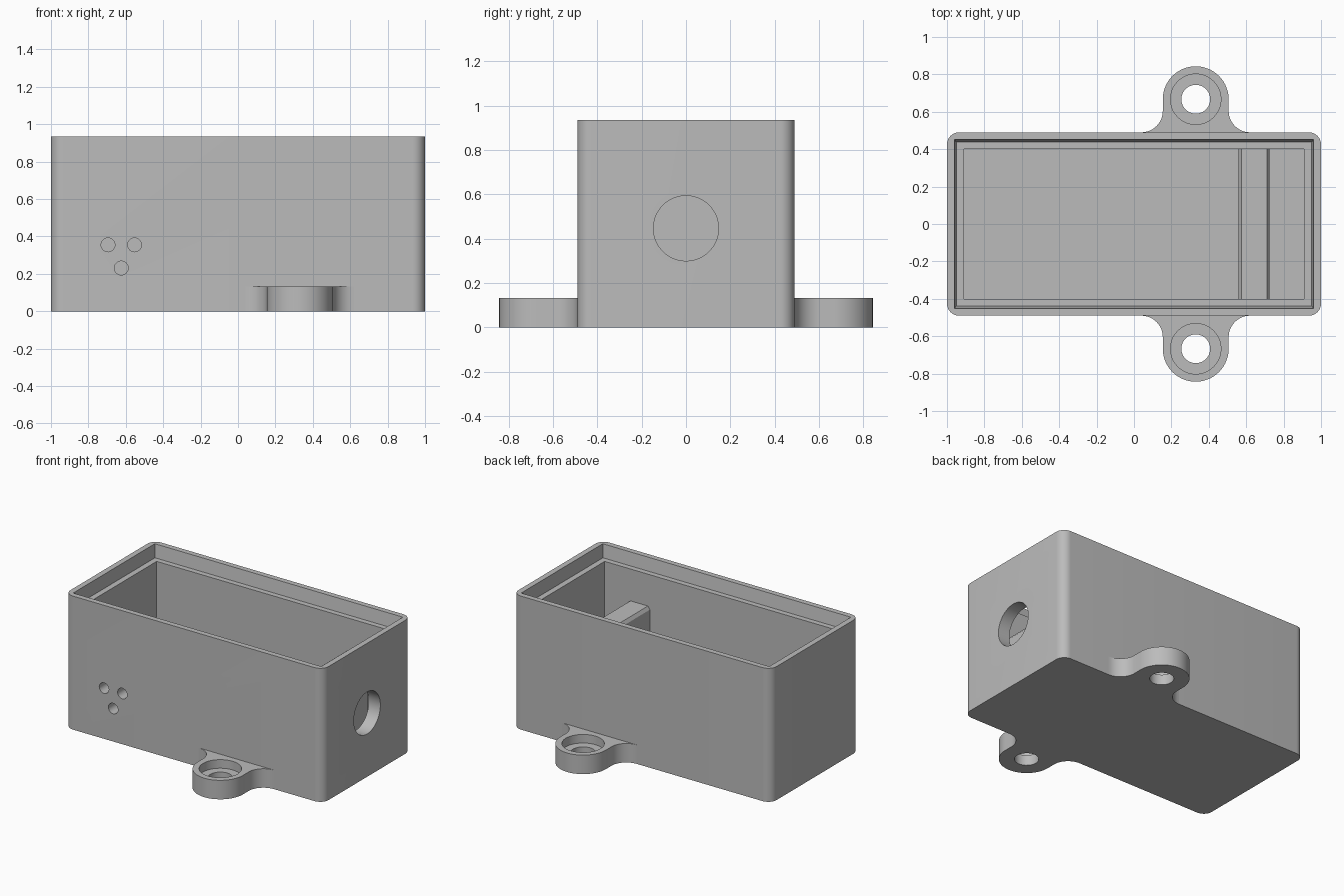
import bpy
import bmesh
from math import cos, sin, pi

cube = bpy.data.objects.get("Cube")
if cube:
    bpy.data.objects.remove(cube, do_unlink=True)

GREY = (0.5, 0.5, 0.5, 1.0)
grey = bpy.data.materials.new("grey plastic")
grey.use_nodes = True
grey.diffuse_color = GREY
grey.node_tree.nodes["Principled BSDF"].inputs["Base Color"].default_value = GREY

HALF_X, HALF_Y, HEIGHT, WALL = 1.0, 0.49, 0.935, 0.09
IN_X, IN_Y, FLOOR = HALF_X - WALL, HALF_Y - WALL, 0.09


def arc(cx, cy, r, start, end, steps):
    """Points on an arc, angles in units of pi."""
    angles = [pi * (start + (end - start) * i / steps) for i in range(steps + 1)]
    return [(cx + r * cos(a), cy + r * sin(a)) for a in angles]


def rect(hx, hy):
    return [(-hx, -hy), (hx, -hy), (hx, hy), (-hx, hy)]


def loft(name, lower, upper, place_low, place_high):
    """Closed solid between two matching outlines."""
    bm = bmesh.new()
    a = [bm.verts.new(place_low(*p)) for p in lower]
    b = [bm.verts.new(place_high(*p)) for p in upper]
    bm.faces.new(a[::-1])
    bm.faces.new(b)
    for i in range(len(a)):
        j = (i + 1) % len(a)
        bm.faces.new((a[i], a[j], b[j], b[i]))
    bmesh.ops.recalc_face_normals(bm, faces=bm.faces)
    mesh = bpy.data.meshes.new(name)
    bm.to_mesh(mesh)
    bm.free()
    mesh.materials.append(grey)
    obj = bpy.data.objects.new(name, mesh)
    bpy.context.collection.objects.link(obj)
    return obj


def prism(name, outline, z0, z1, top=None):
    return loft(name, outline, top or outline,
                lambda x, y: (x, y, z0), lambda x, y: (x, y, z1))


def activate(obj):
    bpy.ops.object.select_all(action='DESELECT')
    obj.select_set(True)
    bpy.context.view_layer.objects.active = obj


def cut(target, cutter):
    cutter.hide_render = True
    mod = target.modifiers.new("cut", 'BOOLEAN')
    mod.operation = 'DIFFERENCE'
    mod.solver = 'EXACT'
    mod.object = cutter
    activate(target)
    bpy.ops.object.modifier_apply(modifier=mod.name)
    bpy.data.objects.remove(cutter, do_unlink=True)


def smooth(obj):
    activate(obj)
    bpy.ops.object.shade_smooth_by_angle(angle=pi / 6)


# Housing with rounded vertical corners
R = 0.065
outline = []
for k, (sx, sy) in enumerate([(1, 1), (-1, 1), (-1, -1), (1, -1)]):
    outline += arc(sx * (HALF_X - R), sy * (HALF_Y - R), R, k / 2, k / 2 + 0.5, 10)
housing = prism("housing", outline, 0, HEIGHT)

# Main cavity and the slightly tapered lid seat
cut(housing, prism("cavity_cutter", rect(IN_X, IN_Y), FLOOR, HEIGHT + 0.1))
cut(housing, prism("lid_seat_cutter", rect(0.95, 0.438), HEIGHT - 0.09, HEIGHT + 0.001,
                   rect(0.961, 0.452)))

# Cable hole in the left end wall
cut(housing, loft("cable_hole_cutter", arc(0, 0.447, 0.147, 0, 1.96, 49),
                  arc(0, 0.447, 0.147, 0, 1.96, 49),
                  lambda y, z: (0.85, y, z), lambda y, z: (1.1, y, z)))

# Three small holes through the front wall
for x, z in [(-0.695, 0.355), (-0.553, 0.355), (-0.624, 0.231)]:
    ring = arc(x, z, 0.037, 0, 1.9375, 31)
    cut(housing, loft("small_hole_cutter", ring, ring,
                      lambda u, v: (u, -0.6, v), lambda u, v: (u, -0.3, v)))
smooth(housing)

# Cross rib inside, with chamfered top edges
rib_section = [(0.56, FLOOR - 0.01), (0.725, FLOOR - 0.01), (0.725, 0.6),
               (0.71, 0.622), (0.575, 0.622), (0.56, 0.6)]
loft("cross_rib", rib_section, rib_section,
     lambda x, z: (x, -IN_Y - 0.005, z), lambda x, z: (x, IN_Y + 0.005, z))

# Mounting lugs with flared roots and counterbored screw holes
LUG_X, LUG_Y, LUG_R, FLARE, LUG_H = 0.33, 0.667, 0.176, 0.115, 0.133
for name, side in [("front_lug", -1), ("back_lug", 1)]:
    root = HALF_Y + FLARE
    half = arc(LUG_R + FLARE, root, FLARE, 1.5, 1, 12)
    half += arc(0, LUG_Y, LUG_R, 0, 0.5, 20)
    half = [(LUG_R + FLARE, HALF_Y - 0.005)] + half
    shape = half + [(-x, y) for x, y in half[-2::-1]]
    shape = [(LUG_X + x, side * y) for x, y in shape]
    lug = prism(name, shape, 0, LUG_H)
    for r, z0 in [(0.135, 0.073), (0.077, -0.1)]:
        ring = arc(LUG_X, side * LUG_Y, r, 0, 1.95, 39)
        cut(lug, prism("screw_hole_cutter", ring, z0, 0.2))
    smooth(lug)
